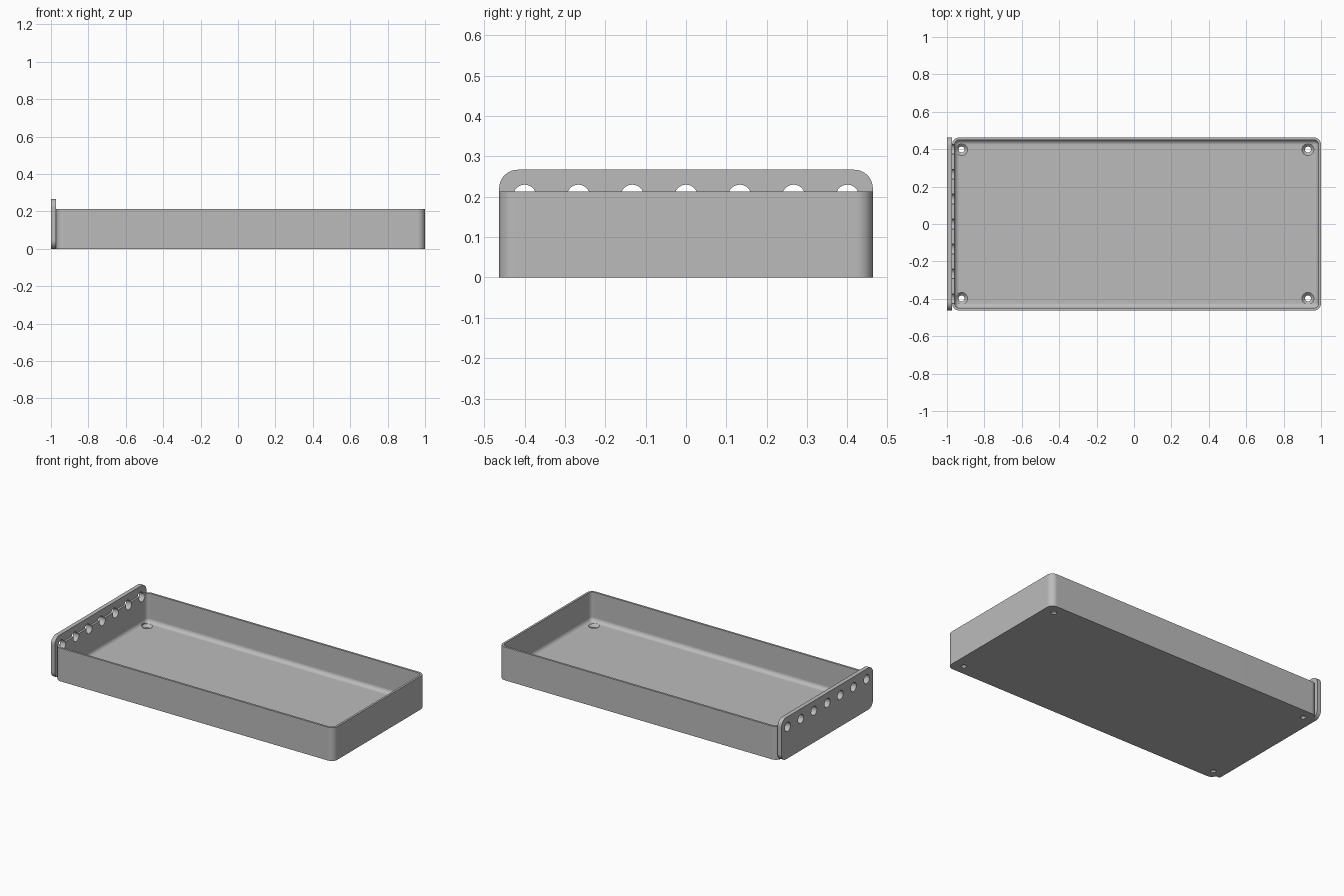
import bpy, bmesh
from math import cos, sin, pi, radians
from mathutils import Vector

if "Cube" in bpy.data.objects:
    bpy.data.objects.remove(bpy.data.objects["Cube"], do_unlink=True)

# Main dimensions
LEFT, RIGHT, HALF_W = -0.973, 1.0, 0.463
TRAY_H, PLATE_H = 0.213, 0.267
WALL, FLOOR = 0.0133, 0.027
CORNER, FILLET = 0.04, 0.026
MID = (LEFT + RIGHT) / 2
HALF_L = (RIGHT - LEFT) / 2

grey = bpy.data.materials.new("light grey")
grey.use_nodes = True
grey.diffuse_color = (0.5, 0.5, 0.5, 1)
grey.node_tree.nodes["Principled BSDF"].inputs["Base Color"].default_value = (0.5, 0.5, 0.5, 1)


def rounded_rect(hx, hy, r, n=10):
    """Outline of a rounded rectangle, counter-clockwise."""
    pts = []
    for k, (sx, sy) in enumerate([(1, 1), (-1, 1), (-1, -1), (1, -1)]):
        for i in range(n + 1):
            a = (k + i / n) * pi / 2
            pts.append((sx * (hx - r) + r * cos(a), sy * (hy - r) + r * sin(a)))
    return pts


def circle(r, n=32):
    return [(r * cos(2 * pi * i / n), r * sin(2 * pi * i / n)) for i in range(n)]


def loft(bm, rings):
    """Skin a list of equal point rings and cap both ends."""
    loops = [[bm.verts.new(p) for p in ring] for ring in rings]
    for a, b in zip(loops, loops[1:]):
        for i in range(len(a)):
            j = (i + 1) % len(a)
            bm.faces.new((a[i], a[j], b[j], b[i]))
    bm.faces.new(loops[0][::-1])
    bm.faces.new(loops[-1])


def finish(name, bm):
    bmesh.ops.recalc_face_normals(bm, faces=bm.faces)
    mesh = bpy.data.meshes.new(name)
    bm.to_mesh(mesh)
    bm.free()
    obj = bpy.data.objects.new(name, mesh)
    bpy.context.collection.objects.link(obj)
    mesh.materials.append(grey)
    return obj


def activate(obj):
    bpy.ops.object.select_all(action='DESELECT')
    obj.select_set(True)
    bpy.context.view_layer.objects.active = obj


def cut(obj, cutter):
    activate(obj)
    mod = obj.modifiers.new("holes", 'BOOLEAN')
    mod.operation = 'DIFFERENCE'
    mod.solver = 'EXACT'
    mod.object = cutter
    bpy.ops.object.modifier_apply(modifier=mod.name)


# Open tray: outer wall, rim, inner wall, then a fillet down to the floor
def tray_ring(inset, z):
    outline = rounded_rect(HALF_L - inset, HALF_W - inset, CORNER - inset)
    return [(MID + x, y, z) for x, y in outline]


rings = [tray_ring(0, 0), tray_ring(0, TRAY_H), tray_ring(WALL, TRAY_H)]
for i in range(9):
    a = i / 8 * pi / 2
    rings.append(tray_ring(WALL + FILLET * (1 - cos(a)), FLOOR + FILLET * (1 - sin(a))))
bm = bmesh.new()
loft(bm, rings)
tray = finish("tray", bm)

# Taller end plate with rounded corners
outline = rounded_rect(HALF_W, PLATE_H / 2, 0.046)
bm = bmesh.new()
loft(bm, [[(x, y, z + PLATE_H / 2) for y, z in outline] for x in (-1.0, LEFT)])
plate = finish("end_plate", bm)

# Cutter for the row of round holes through the plate and tray wall
bm = bmesh.new()
for k in range(-3, 4):
    loft(bm, [[(x, k * 0.1333 + u, 0.2015 + v) for u, v in circle(0.0285)]
              for x in (-1.1, -0.9)])
row_cutter = finish("row_hole_cutter", bm)

# Cutter for the countersunk screw holes in the floor corners
bm = bmesh.new()
for cx in (-0.922, 0.93):
    for cy in (-0.398, 0.398):
        loft(bm, [[(cx + u, cy + v, z) for u, v in circle(r)]
                  for r, z in ((0.016, -0.03), (0.016, 0.011), (0.032, FLOOR), (0.032, 0.08))])
screw_cutter = finish("screw_hole_cutter", bm)

cut(tray, row_cutter)
cut(tray, screw_cutter)
cut(plate, row_cutter)
for cutter in (row_cutter, screw_cutter):
    bpy.data.objects.remove(cutter, do_unlink=True)

# Smooth curved areas while keeping flats clean
for obj in (tray, plate):
    activate(obj)
    bpy.ops.object.shade_smooth_by_angle(angle=radians(30))
    mod = obj.modifiers.new("clean_normals", 'WEIGHTED_NORMAL')
    mod.keep_sharp = True
